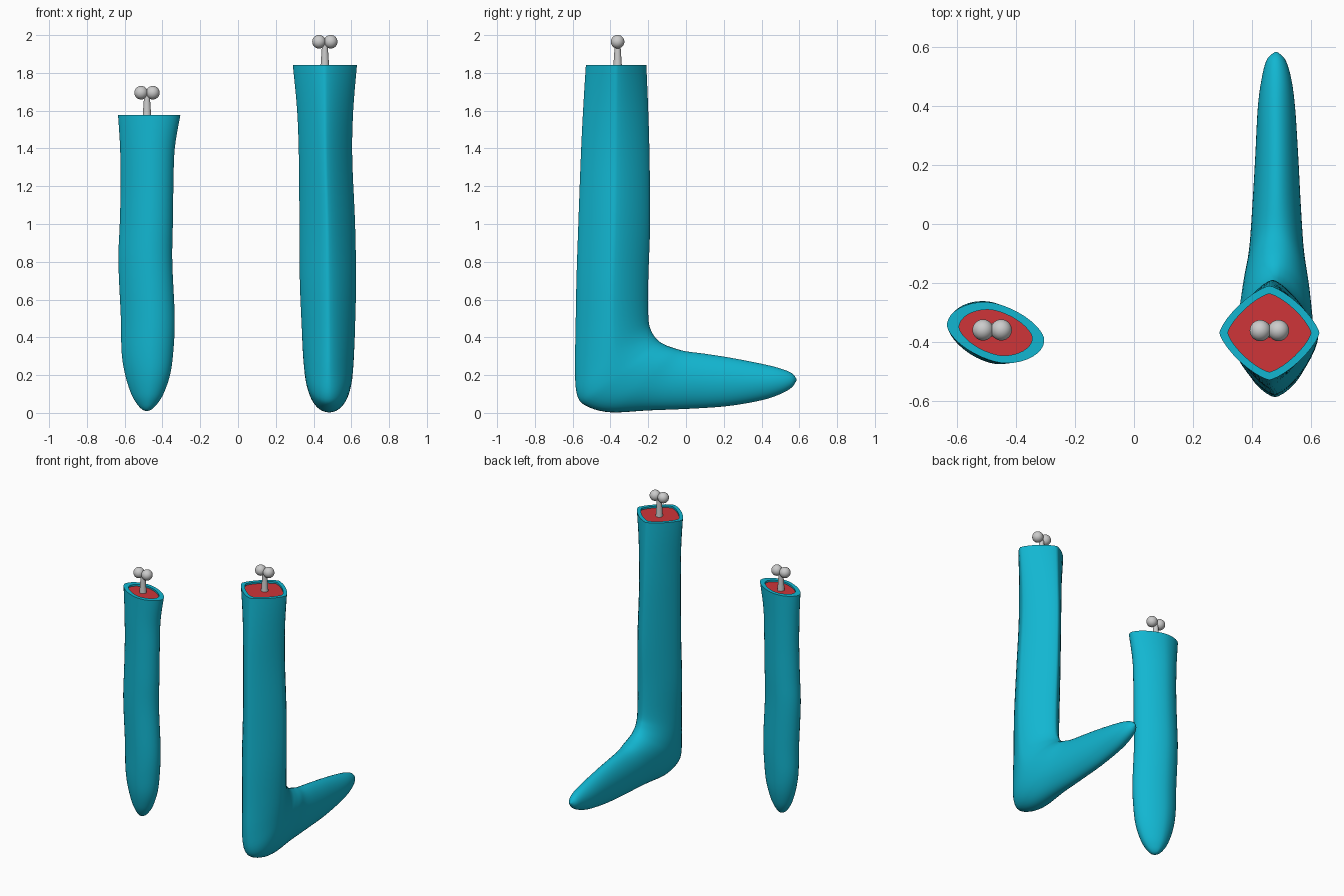
import bpy, bmesh, math
from mathutils import Vector

if "Cube" in bpy.data.objects:
    bpy.data.objects.remove(bpy.data.objects["Cube"])

SEG = 40


def material(name, rgb):
    m = bpy.data.materials.new(name)
    m.diffuse_color = (*rgb, 1)
    m.use_nodes = True
    m.node_tree.nodes["Principled BSDF"].inputs["Base Color"].default_value = m.diffuse_color
    return m


SKIN = material("blue_skin", (0.006, 0.47, 0.64))
FLESH = material("red_flesh", (0.62, 0.035, 0.04))


def finish(bm, name, mat=None):
    bmesh.ops.recalc_face_normals(bm, faces=bm.faces)
    me = bpy.data.meshes.new(name)
    bm.to_mesh(me)
    bm.free()
    ob = bpy.data.objects.new(name, me)
    bpy.context.collection.objects.link(ob)
    if mat:
        me.materials.append(mat)
    bpy.context.view_layer.objects.active = ob
    ob.select_set(True)
    bpy.ops.object.shade_smooth_by_angle(angle=math.radians(45))
    ob.select_set(False)
    return ob


def smooth_rings(rings, steps=5):
    """Catmull-Rom interpolation between hand-set cross-sections."""
    out, n = [], len(rings)
    for i in range(n - 1):
        quad = [rings[max(i - 1, 0)], rings[i], rings[i + 1], rings[min(i + 2, n - 1)]]
        for k in range(steps):
            t = k / steps
            out.append([0.5 * (2 * b + (c - a) * t + (2 * a - 5 * b + 4 * c - d) * t * t
                               + (3 * b - a - 3 * c + d) * t ** 3) for a, b, c, d in zip(*quad)])
    out.append(rings[-1])
    return out


def ring_points(ring, skew=0.0, scale=1.0, drop=0.0):
    """Ring: left x, right x, back y/z, front y/z, roundness exponent."""
    lx, hx, by, bz, fy, fz, p = ring
    mid = Vector(((lx + hx) / 2, (by + fy) / 2, (bz + fz) / 2 - drop))
    w = (hx - lx) / 2
    a = Vector((w, -skew * w, 0)) * scale
    b = Vector((-skew * w, (fy - by) / 2, (fz - bz) / 2)) * scale
    pts = []
    for i in range(SEG):
        c, s = math.cos(math.tau * i / SEG), math.sin(math.tau * i / SEG)
        pts.append(mid + a * math.copysign(abs(c) ** (2 / p), c)
                   + b * math.copysign(abs(s) ** (2 / p), s))
    return pts


def limb(name, rings, inset, skew=0.0):
    top = rings[0]
    loops = [ring_points(top, skew, inset, 0.02), ring_points(top, skew, inset)]
    loops += [ring_points(r, skew) for r in smooth_rings(rings)]
    bm = bmesh.new()
    vs = [[bm.verts.new(p) for p in loop] for loop in loops]
    for u, v in zip(vs, vs[1:]):
        for i in range(SEG):
            j = (i + 1) % SEG
            bm.faces.new((u[i], u[j], v[j], v[i]))
    bm.faces.new(vs[-1])
    finish(bm, name + "_skin", SKIN)
    # flesh disc just below the rim
    bm = bmesh.new()
    bm.faces.new([bm.verts.new(p) for p in ring_points(top, skew, inset, 0.012)])
    bmesh.ops.reverse_faces(bm, faces=[f for f in bm.faces if f.normal.z < 0])
    finish(bm, name + "_flesh", FLESH)


def bone(name, x, y, base, knob_z):
    bpy.ops.mesh.primitive_cone_add(vertices=24, radius1=0.024, radius2=0.014,
                                    depth=knob_z - base, location=(x, y, (base + knob_z) / 2))
    bpy.context.object.name = name + "_bone_shaft"
    bpy.ops.object.shade_smooth_by_angle()
    for side, dx in (("left", -0.031), ("right", 0.031)):
        bpy.ops.mesh.primitive_uv_sphere_add(segments=24, ring_count=16, radius=0.036,
                                             location=(x + dx, y, knob_z))
        bpy.context.object.name = f"{name}_bone_knob_{side}"
        bpy.ops.object.shade_smooth()


# arm: z, left x, right x, half depth
ARM = [(1.578, -0.635, -0.305, 0.103), (1.40, -0.624, -0.335, 0.103), (1.20, -0.621, -0.342, 0.104),
       (1.00, -0.626, -0.345, 0.106), (0.80, -0.633, -0.348, 0.106), (0.50, -0.62, -0.335, 0.106),
       (0.32, -0.616, -0.343, 0.102), (0.20, -0.597, -0.36, 0.092), (0.10, -0.565, -0.395, 0.07),
       (0.045, -0.533, -0.43, 0.046), (0.018, -0.507, -0.458, 0.024), (0.01, -0.486, -0.478, 0.004)]
limb("arm", [(l, r, -0.369 - d, z, -0.369 + d, z, 1.75) for z, l, r, d in ARM], 0.75, 0.12)
bone("arm", -0.482, -0.36, 1.55, 1.695)

# leg and foot: sections fan round the ankle and run out to the toe
LEG = [(0.29, 0.63, -0.53, 1.842, -0.21, 1.842, 1.35), (0.313, 0.61, -0.545, 1.6, -0.2, 1.6, 1.35),
       (0.322, 0.605, -0.557, 1.35, -0.193, 1.35, 1.35), (0.325, 0.62, -0.57, 1.0, -0.19, 1.0, 1.35),
       (0.327, 0.625, -0.58, 0.7, -0.2, 0.7, 1.4), (0.337, 0.62, -0.585, 0.42, -0.199, 0.5, 1.45),
       (0.343, 0.615, -0.588, 0.22, -0.182, 0.43, 1.55), (0.35, 0.61, -0.575, 0.09, -0.15, 0.385, 1.8),
       (0.357, 0.605, -0.525, 0.035, -0.11, 0.36, 2.0), (0.37, 0.595, -0.4, 0.003, -0.06, 0.342, 2.1),
       (0.39, 0.578, -0.2, 0.013, 0.0, 0.326, 2.0), (0.402, 0.567, 0.02, 0.022, 0.1, 0.313, 1.9),
       (0.412, 0.558, 0.22, 0.036, 0.24, 0.291, 1.9), (0.421, 0.547, 0.4, 0.067, 0.4, 0.26, 1.9),
       (0.435, 0.533, 0.5, 0.1, 0.5, 0.235, 2.0), (0.452, 0.513, 0.56, 0.135, 0.56, 0.21, 2.0),
       (0.48, 0.486, 0.585, 0.172, 0.585, 0.18, 2.0)]
limb("leg", LEG, 0.83)
bone("leg", 0.46, -0.362, 1.815, 1.965)
